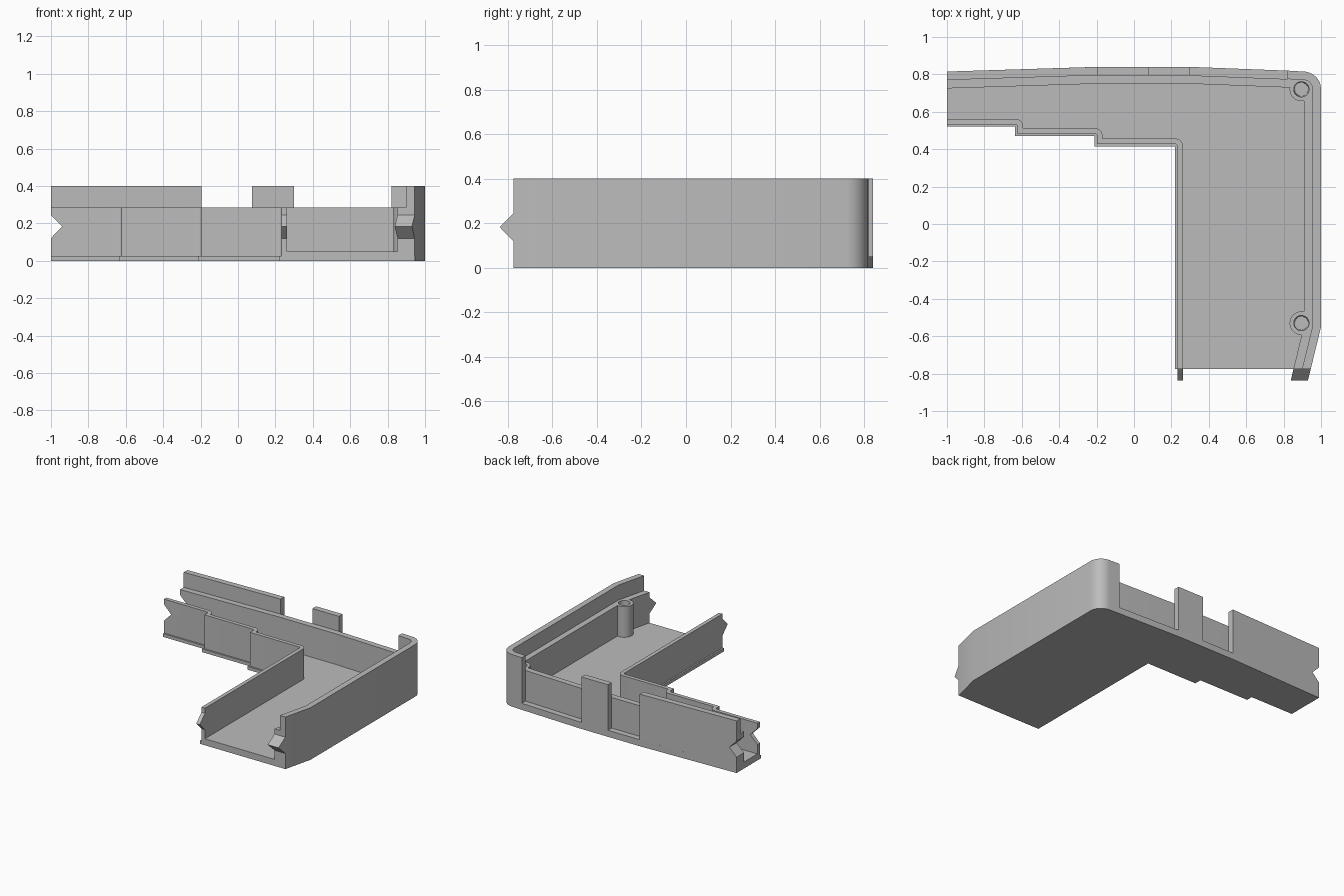
import bpy, bmesh, math
from mathutils import Vector

if "Cube" in bpy.data.objects:
    bpy.data.objects.remove(bpy.data.objects["Cube"])

grey = bpy.data.materials.new("plain_grey")
grey.use_nodes = True
colour = (0.5, 0.5, 0.5, 1)
grey.diffuse_color = colour
grey.node_tree.nodes["Principled BSDF"].inputs["Base Color"].default_value = colour

FLOOR, LIP, LOW, TALL = 0.05, 0.025, 0.285, 0.4
FRONT, LAYER, WALL = -0.775, 0.045, 0.03


def finish(name, bm):
    bmesh.ops.recalc_face_normals(bm, faces=bm.faces)
    mesh = bpy.data.meshes.new(name)
    bm.to_mesh(mesh)
    bm.free()
    mesh.materials.append(grey)
    ob = bpy.data.objects.new(name, mesh)
    bpy.context.collection.objects.link(ob)
    return ob


def extrude(name, points, step):
    """Extrude a 3D polygon along a vector."""
    bm = bmesh.new()
    face = bm.faces.new([bm.verts.new(p) for p in points])
    moved = bmesh.ops.extrude_face_region(bm, geom=[face], use_keep_orig=True)["geom"]
    verts = [v for v in moved if isinstance(v, bmesh.types.BMVert)]
    bmesh.ops.translate(bm, verts=verts, vec=step)
    return finish(name, bm)


def prism(name, outline, z0, z1):
    return extrude(name, [(x, y, z0) for x, y in outline], (0, 0, z1 - z0))


def cone(name, x, y, r0, r1, z0, z1):
    bm = bmesh.new()
    bmesh.ops.create_cone(bm, cap_ends=True, segments=32, radius1=r0, radius2=r1, depth=z1 - z0)
    bmesh.ops.translate(bm, verts=bm.verts, vec=(x, y, (z0 + z1) / 2))
    return finish(name, bm)


def combine(ob, other, operation):
    """Apply a boolean and remove the helper."""
    mod = ob.modifiers.new("combine", 'BOOLEAN')
    mod.object, mod.operation, mod.solver = other, operation, 'EXACT'
    bpy.context.view_layer.objects.active = ob
    bpy.ops.object.modifier_apply(modifier=mod.name)
    bpy.data.objects.remove(other)


def offset(path, d, end=(1, 0)):
    """Mitred offset to the left; ends slide along the flat end caps."""
    pts = [Vector(p) for p in path]
    normals = []
    for a, b in zip(pts, pts[1:]):
        t = (b - a).normalized()
        normals.append(Vector((-t.y, t.x)))
    result = []
    for i, p in enumerate(pts):
        n = normals[min(i, len(normals) - 1)]
        if i == 0:
            v = Vector((0, 1))
        elif i == len(pts) - 1:
            v = Vector(end)
        else:
            v = normals[i - 1] + n
        result.append(p + v * (d / v.dot(n)))
    return result


def fillet_right_turns(path, r):
    result = [path[0]]
    for a, p, b in zip(path, path[1:], path[2:]):
        u, w = (p - a).normalized(), (b - p).normalized()
        if u.x * w.y - u.y * w.x > 0:
            result.append(p)
            continue
        centre = p - u * r + w * r
        for k in range(7):
            t = math.radians(15 * k)
            result.append(centre + (u * math.sin(t) - w * math.cos(t)) * r)
    return result + [path[-1]]


def strip(name, path, d0, d1, z0, z1, end=(1, 0)):
    outline = offset(path, d0, end) + offset(path, d1, end)[::-1]
    return prism(name, outline, z0, z1)


# Outer outline: bowed back edge, round corner, chamfered front end
corner = [(0.82, 0.82)]
for k in range(13):
    a = math.radians(90 - 7.5 * k)
    corner.append((0.905 + 0.095 * math.cos(a), 0.72 + 0.095 * math.sin(a)))
corner += [(1, -0.55), (0.945, FRONT)]
outer = [(-1, 0.815), (-0.2, 0.84), (0.3, 0.84)] + corner

# Stepped inside outline
steps = [(-1, 0.52), (-0.635, 0.52), (-0.635, 0.47), (-0.21, 0.47),
         (-0.21, 0.415), (0.22, 0.415), (0.22, FRONT)]
wall_path = fillet_right_turns(offset(steps, 0.012), 0.012)

# Floor with a small lip along the stepped side
prism("floor_lip", outer + steps[::-1], 0, LIP)
prism("floor", outer + wall_path[::-1], LIP, FLOOR)

# Low walls
step_wall = strip("stepped_wall", wall_path, 0, WALL, FLOOR, LOW)
low_wall = strip("inner_wall", outer, -LAYER, -2 * LAYER, FLOOR, LOW)

# Screw posts merged into the low wall
posts = [(0.895, 0.72), (0.895, -0.53)]
for x, y in posts:
    combine(low_wall, cone("post", x, y, 0.063, 0.063, FLOOR, LOW), 'UNION')
for x, y in posts:
    combine(low_wall, cone("hole", x, y, 0.036, 0.041, FLOOR + 0.01, LOW + 0.01), 'DIFFERENCE')

# Tall outer shell in three pieces, with gaps between
back_left_end = strip("tall_wall_end", [(-1, 0.815), (-0.195, 0.84)],
                      0, -LAYER, FLOOR, TALL, (0, 1))
strip("tall_tab", [(0.075, 0.84), (0.3, 0.84)], 0, -LAYER, FLOOR, TALL, (0, 1))
strip("tall_wall_side", corner, 0, -LAYER, FLOOR, TALL)

# V notches at the open end of the arm
for wall in (step_wall, low_wall, back_left_end):
    notch = extrude("notch", [(-1.06, 0.4, 0.06), (-0.94, 0.4, 0.1825), (-1.06, 0.4, 0.305)],
                    (0, 0.6, 0))
    combine(wall, notch, 'DIFFERENCE')


# V tongues at the front ends
def tongue(name, x0, x1, lean):
    profile = [(0, 0.12), (-0.062, 0.1825), (0, 0.245)]
    extrude(name, [(x0 + y * lean, FRONT + y, z) for y, z in profile], (x1 - x0, 0, 0))


tongue("stepped_wall_tongue", 0.232, 0.262, 0)
tongue("side_wall_tongue", 0.853, 0.945, 0.245)

# Smooth the curved walls, keep edges sharp
for ob in bpy.context.scene.objects:
    ob.select_set(ob.type == 'MESH')
bpy.context.view_layer.objects.active = low_wall
bpy.ops.object.shade_smooth_by_angle(angle=math.radians(25))
